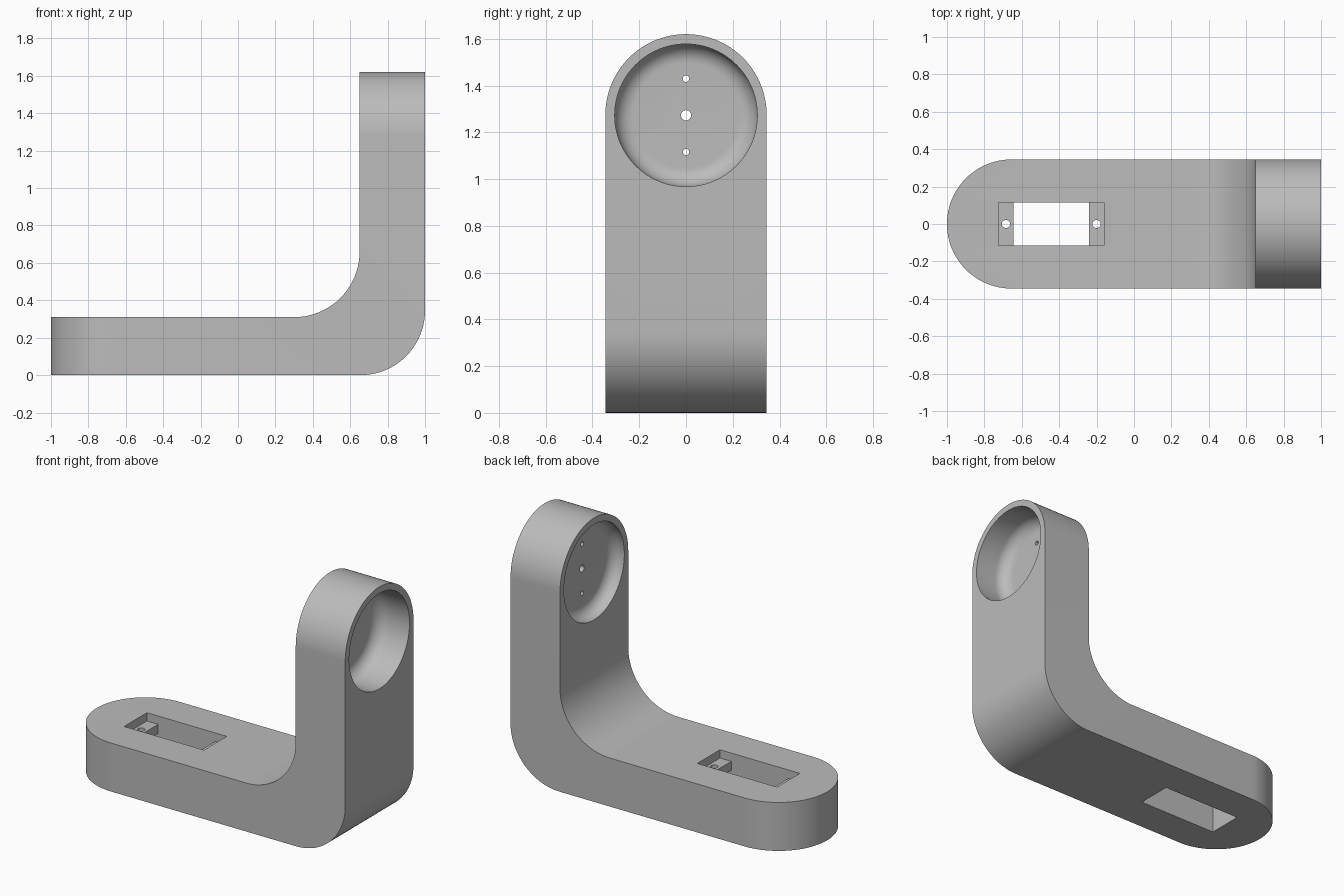
import bpy, bmesh
from math import sin, cos, pi, radians

cube = bpy.data.objects.get("Cube")
if cube:
    bpy.data.objects.remove(cube)

HALF_W = 0.345     # half width and radius of both rounded ends
BASE_T = 0.31      # thickness of the base arm
WALL_X = 0.65      # inner face of the upright
DISC_Z = 1.273     # centre of the round recesses

grey = bpy.data.materials.new("plain grey")
grey.use_nodes = True
colour = (0.5, 0.5, 0.5, 1)
grey.diffuse_color = colour
grey.node_tree.nodes["Principled BSDF"].inputs["Base Color"].default_value = colour


def arc(cx, cz, r, a0, a1, n=20):
    angles = [radians(a0 + (a1 - a0) * i / n) for i in range(n + 1)]
    return [(cx + r * cos(a), cz + r * sin(a)) for a in angles]


def loft(name, rings, closed=False):
    """Skin a stack of equal rings, capping both ends."""
    bm = bmesh.new()
    loops = [[bm.verts.new(p) for p in ring] for ring in rings]
    for a, b in zip(loops, loops[1:]):
        for i in range(len(a)):
            j = (i + 1) % len(a)
            bm.faces.new((a[i], a[j], b[j], b[i]))
    bm.faces.new(loops[0])
    bm.faces.new(loops[-1])
    bmesh.ops.recalc_face_normals(bm, faces=bm.faces)
    mesh = bpy.data.meshes.new(name)
    bm.to_mesh(mesh)
    bm.free()
    obj = bpy.data.objects.new(name, mesh)
    bpy.context.collection.objects.link(obj)
    mesh.materials.append(grey)
    return obj


def turned_x(name, profile, z, n=96):
    """Turn (x, radius) pairs about an axis along x."""
    steps = [2 * pi * i / n for i in range(n)]
    return loft(name, [[(x, r * cos(a), z + r * sin(a)) for a in steps] for x, r in profile])


# Bracket body: L profile swept across y, both ends following a half circle
def body_ring(t):
    reach = HALF_W * cos(t)
    tip, top = -1 + HALF_W - reach, 1.62 - HALF_W + reach
    pts = [(tip, 0)] + arc(1 - HALF_W, HALF_W, HALF_W, -90, 0)
    pts += [(1, top), (WALL_X, top)]
    pts += arc(WALL_X - 0.35, BASE_T + 0.35, 0.35, 0, -90) + [(tip, BASE_T)]
    return [(x, HALF_W * sin(t), z) for x, z in pts]


STRIPS = 64
bracket = loft("bracket_body", [body_ring(-pi / 2 + pi * i / STRIPS) for i in range(STRIPS + 1)])
cutters = []


# Round recesses with a filleted floor, one on each face of the upright
def recess(name, face_x, side, depth, fillet, r=0.305):
    floor = face_x - side * depth
    curve = arc(r - fillet, fillet, fillet, 0, -90, 12)
    profile = [(face_x + side * 0.1, r)]
    profile += [(floor + side * h, rad) for rad, h in curve]
    cutters.append(turned_x(name, profile, DISC_Z))


recess("outer_recess_cutter", 1, 1, 0.225, 0.08)
recess("inner_recess_cutter", WALL_X, -1, 0.086, 0.07)

# Shaft hole and two screw holes through the thin web
for name, dz, r in (("shaft", 0, 0.022), ("upper", 0.157, 0.014), ("lower", -0.157, 0.014)):
    cutters.append(turned_x(name + "_hole_cutter", [(0.7, r), (0.85, r)], DISC_Z + dz, 24))

# Rectangular slot that leaves a mounting tab at each end
x0, x1, tab = -0.725, -0.16, 0.08
low, high = 0.2, 0.257
slot = [(x0, -0.1), (x1, -0.1), (x1, low), (x1 - tab, low), (x1 - tab, high), (x1, high),
        (x1, 0.5), (x0, 0.5), (x0, high), (x0 + tab, high), (x0 + tab, low), (x0, low)]
cutters.append(loft("slot_cutter", [[(x, y, z) for x, z in slot] for y in (-0.115, 0.115)]))

# Screw holes in the tabs
for x in (-0.685, -0.2):
    ring = arc(x, 0, 0.022, 0, 345, 23)
    cutters.append(loft("tab_hole_cutter", [[(px, py, z) for px, py in ring] for z in (0.18, 0.28)]))

bpy.ops.object.select_all(action="DESELECT")
bracket.select_set(True)
bpy.context.view_layer.objects.active = bracket
for cutter in cutters:
    mod = bracket.modifiers.new("cut", "BOOLEAN")
    mod.operation = "DIFFERENCE"
    mod.solver = "EXACT"
    mod.object = cutter
    bpy.ops.object.modifier_apply(modifier=mod.name)
for cutter in cutters:
    bpy.data.objects.remove(cutter)

bpy.ops.object.shade_smooth_by_angle(angle=radians(30))
